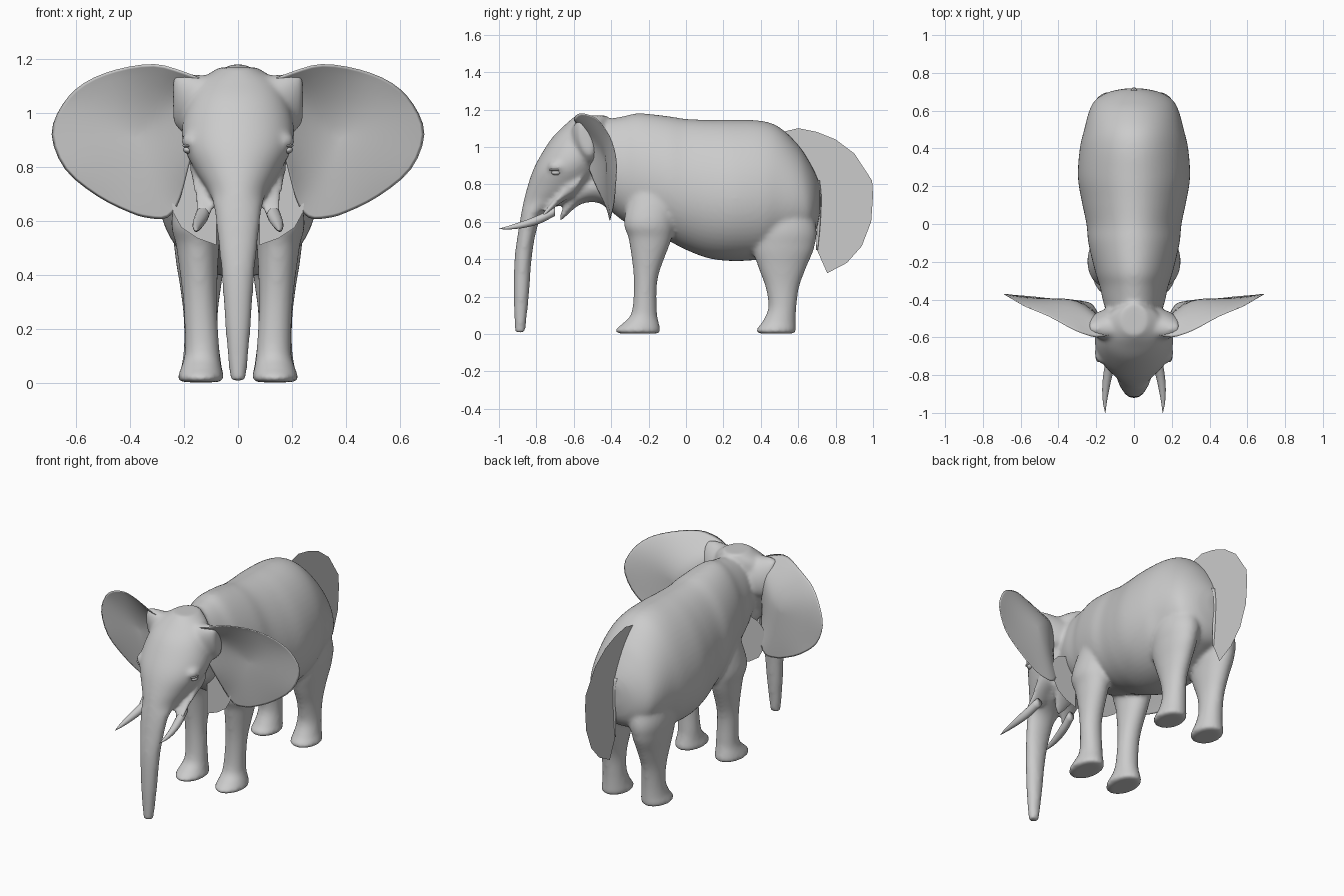
import bpy, bmesh, math
from mathutils import Vector as V

if "Cube" in bpy.data.objects:
    bpy.data.objects.remove(bpy.data.objects["Cube"])

grey = bpy.data.materials.new("warm_grey")
grey.diffuse_color = (0.6, 0.6, 0.6, 1)
grey.use_nodes = True
grey.node_tree.nodes["Principled BSDF"].inputs["Base Color"].default_value = grey.diffuse_color


def finish(name, bm, smooth=True):
    bmesh.ops.recalc_face_normals(bm, faces=bm.faces[:])
    me = bpy.data.meshes.new(name)
    bm.to_mesh(me)
    bm.free()
    me.materials.append(grey)
    for p in me.polygons:
        p.use_smooth = smooth
    ob = bpy.data.objects.new(name, me)
    bpy.context.collection.objects.link(ob)
    return ob


def spline(rows, sub):
    """Catmull-Rom interpolation of rows of numbers."""
    out = []
    for i in range(len(rows) - 1):
        quad = rows[max(i - 1, 0)], rows[i], rows[i + 1], rows[min(i + 2, len(rows) - 1)]
        for k in range(sub):
            t = k / sub
            out.append([b + 0.5 * t * (c - a + t * (2*a - 5*b + 4*c - d + t * (3*(b - c) + d - a)))
                        for a, b, c, d in zip(*quad)])
    return out + [list(rows[-1])]


def bridge(bm, rings):
    for a, b in zip(rings, rings[1:]):
        n = len(a)
        for i in range(n):
            bm.faces.new((a[i], a[(i + 1) % n], b[(i + 1) % n], b[i]))


def loft(bm, rows, place, n=56, sub=7):
    """Skin elliptical rings; place(row, cos, sin) gives a point."""
    rings = []
    for r in spline(rows, sub):
        angles = [2 * math.pi * i / n for i in range(n)]
        rings.append([bm.verts.new(place(r, math.cos(a), math.sin(a))) for a in angles])
    bridge(bm, rings)
    bm.faces.new(rings[0])
    bm.faces.new(rings[-1])


def ellipsoid(bm, centre, size):
    vs = bmesh.ops.create_uvsphere(bm, u_segments=24, v_segments=16, radius=1)["verts"]
    for v in vs:
        v.co = V([c + a * s for c, a, s in zip(centre, v.co, size)])


# Barrel of the body: y, bottom, top, half width
body_rows = [(-.54, .76, 1.14, .12), (-.42, .67, 1.15, .16), (-.33, .60, 1.165, .18),
             (-.25, .56, 1.18, .205), (-.10, .50, 1.165, .24), (0, .45, 1.15, .25),
             (.12, .405, 1.145, .275), (.25, .39, 1.145, .295), (.40, .40, 1.14, .285),
             (.50, .44, 1.105, .262), (.60, .48, 1.01, .235), (.66, .51, .92, .20),
             (.70, .57, .84, .13), (.718, .66, .78, .04)]
# Head and proboscis: z, front, back, half width
head_rows = [(.008, -.914, -.86, .03), (.20, -.922, -.84, .047), (.40, -.917, -.825, .061),
             (.55, -.897, -.80, .077), (.65, -.88, -.755, .09), (.71, -.868, -.62, .11),
             (.78, -.85, -.50, .155), (.87, -.82, -.45, .20), (.95, -.78, -.42, .207),
             (1.05, -.715, -.42, .18), (1.12, -.645, -.42, .14), (1.168, -.59, -.42, .07)]
# Legs: z, front, back, inner x, outer x
front_leg = [(.90, -.25, -.02, .05, .18), (.62, -.33, -.06, .06, .245), (.50, -.305, -.08, .07, .228),
             (.30, -.28, -.15, .078, .203), (.12, -.29, -.155, .068, .197),
             (.06, -.335, -.145, .062, .21), (.025, -.375, -.137, .053, .222),
             (.002, -.37, -.137, .058, .218)]
hind_leg = [(.90, .40, .58, .05, .16), (.60, .36, .69, .02, .235), (.47, .355, .688, .045, .232),
            (.36, .385, .645, .062, .215), (.25, .425, .605, .075, .202), (.14, .44, .59, .07, .20),
            (.06, .405, .587, .06, .21), (.025, .375, .588, .053, .222), (.002, .38, .585, .058, .218)]

bm = bmesh.new()
loft(bm, body_rows, lambda r, c, s: V((r[3] * c * (1 - .12 * s), r[0],
                                     (r[1] + r[2]) / 2 + s * (r[2] - r[1]) / 2)))
loft(bm, head_rows, lambda r, c, s: V((r[3] * c, (r[1] + r[2]) / 2 + s * (r[2] - r[1]) / 2, r[0])))
for side in (-1, 1):
    for rows in (front_leg, hind_leg):
        loft(bm, rows, lambda r, c, s: V((side * ((r[3] + r[4]) / 2 + c * (r[4] - r[3]) / 2),
                                          (r[1] + r[2]) / 2 + s * (r[2] - r[1]) / 2, r[0])))
    # cheek and tusk sheath: y, z, x, radius
    loft(bm, [(-.56, .82, .095, .085), (-.64, .77, .10, .075), (-.71, .695, .112, .052),
              (-.75, .65, .125, .037), (-.775, .625, .132, .028)],
         lambda r, c, s: V((side * (r[2] + r[3] * c), r[0] + .5 * r[3] * s, r[1] + r[3] * s)), n=28)
    # ear root: x, y, y radius, z, z radius
    loft(bm, [(0, -.52, .09, 1.04, .115), (.12, -.53, .085, 1.025, .115), (.19, -.535, .065, 1.03, .115),
              (.24, -.535, .035, 1.05, .09)],
         lambda r, c, s: V((side * r[0], r[1] + r[2] * c - .2 * r[4] * s, r[3] + r[4] * s)))
    # brow
    ellipsoid(bm, (side * .17, -.685, .895), (.04, .055, .035))
# lower lip and jaw: y, z, half width, half height
loft(bm, [(-.42, .79, .12, .10), (-.50, .79, .125, .085), (-.57, .755, .10, .065), (-.63, .685, .06, .045),
          (-.66, .64, .035, .03), (-.675, .615, .015, .012)],
     lambda r, c, s: V((r[2] * c, r[0], r[1] + r[3] * s)))
body = finish("body", bm)
rm = body.modifiers.new("blend", "REMESH")
rm.mode = "VOXEL"
rm.voxel_size = .011
rm.use_smooth_shade = True
sm = body.modifiers.new("soften", "SMOOTH")
sm.factor = .5
sm.iterations = 12

# Ear outline: x, y, z
ear_edge = [(.12, -.585, 1.12), (.20, -.60, 1.152), (.31, -.565, 1.18), (.45, -.49, 1.16),
            (.57, -.44, 1.11), (.65, -.395, 1.03), (.69, -.37, .92), (.64, -.375, .79),
            (.52, -.385, .69), (.40, -.40, .63), (.33, -.405, .61), (.26, -.41, .612),
            (.215, -.43, .68), (.175, -.50, .83), (.13, -.55, .98)]
for side, label in ((-1, "right"), (1, "left")):
    bm = bmesh.new()
    edge = spline(ear_edge + ear_edge[:1], 3)[:-1]

    def ring(s, depth, power, passes):
        """Scaled outline, evened out by averaging neighbours."""
        pts = [V(p) for p in edge]
        for _ in range(passes):
            pts = [(pts[i - 1] + 2 * pts[i] + pts[(i + 1) % len(pts)]) / 4 for i in range(len(pts))]
        return [bm.verts.new((side * (.38 + (p.x - .38) * s), depth + (p.y - depth) * s ** power,
                              .91 + (p.z - .91) * s)) for p in pts]
    steps = ((.03, 60), (.2, 50), (.4, 30), (.58, 16), (.74, 7), (.87, 2), (.96, 0))
    rings = [ring(s, -.43, 1.7, k) for s, k in steps]
    rings += [ring(1, 0, 1, 0)]
    rings += [ring(s, -.395, 2.2, k) for s, k in reversed(steps)]
    bridge(bm, rings)
    bm.faces.new(rings[0])
    bm.faces.new(rings[-1])
    finish(label + "_ear", bm)

    # Tusk: y, z, x, radius
    bm = bmesh.new()
    loft(bm, [(-.70, .655, .12, .024), (-.78, .615, .135, .025), (-.86, .588, .148, .02),
              (-.94, .57, .154, .011), (-1.0, .562, .152, .001)],
         lambda r, c, s: V((side * (r[2] + r[3] * c), r[0], r[1] + r[3] * s)), n=14, sub=4)
    finish(label + "_tusk", bm)

    # Eye with lids
    bm = bmesh.new()
    ellipsoid(bm, (side * .185, -.695, .863), (.018, .024, .014))
    ellipsoid(bm, (side * .187, -.695, .878), (.018, .036, .008))
    finish(label + "_eye", bm)

    # Flat plate behind the jaw
    bm = bmesh.new()
    plate = [(.08, .80), (.08, .51), (.15, .535), (.21, .575), (.24, .63), (.25, .70),
             (.245, .76), (.21, .80), (.15, .82)]
    bm.faces.new([bm.verts.new((side * x, -.42, z)) for x, z in plate])
    finish(label + "_throat_plate", bm, False)

# Flat tail fan
bm = bmesh.new()
fan = [(.50, 1.05), (.515, 1.08), (.60, 1.10), (.70, 1.08), (.80, 1.04), (.90, .965), (.995, .82),
       (1.0, .74), (.99, .60), (.94, .47), (.86, .38), (.755, .325), (.70, .45), (.69, .76)]
bm.faces.new([bm.verts.new((0, y, z)) for y, z in fan])
finish("tail_fan", bm, False)

# Tail strand: y, z, radius
bm = bmesh.new()
loft(bm, [(.69, .82, .025), (.71, .73, .014), (.709, .58, .009), (.70, .45, .005)],
     lambda r, c, s: V((r[2] * c, r[0] + r[2] * s, r[1])), n=12, sub=4)
finish("tail", bm)
